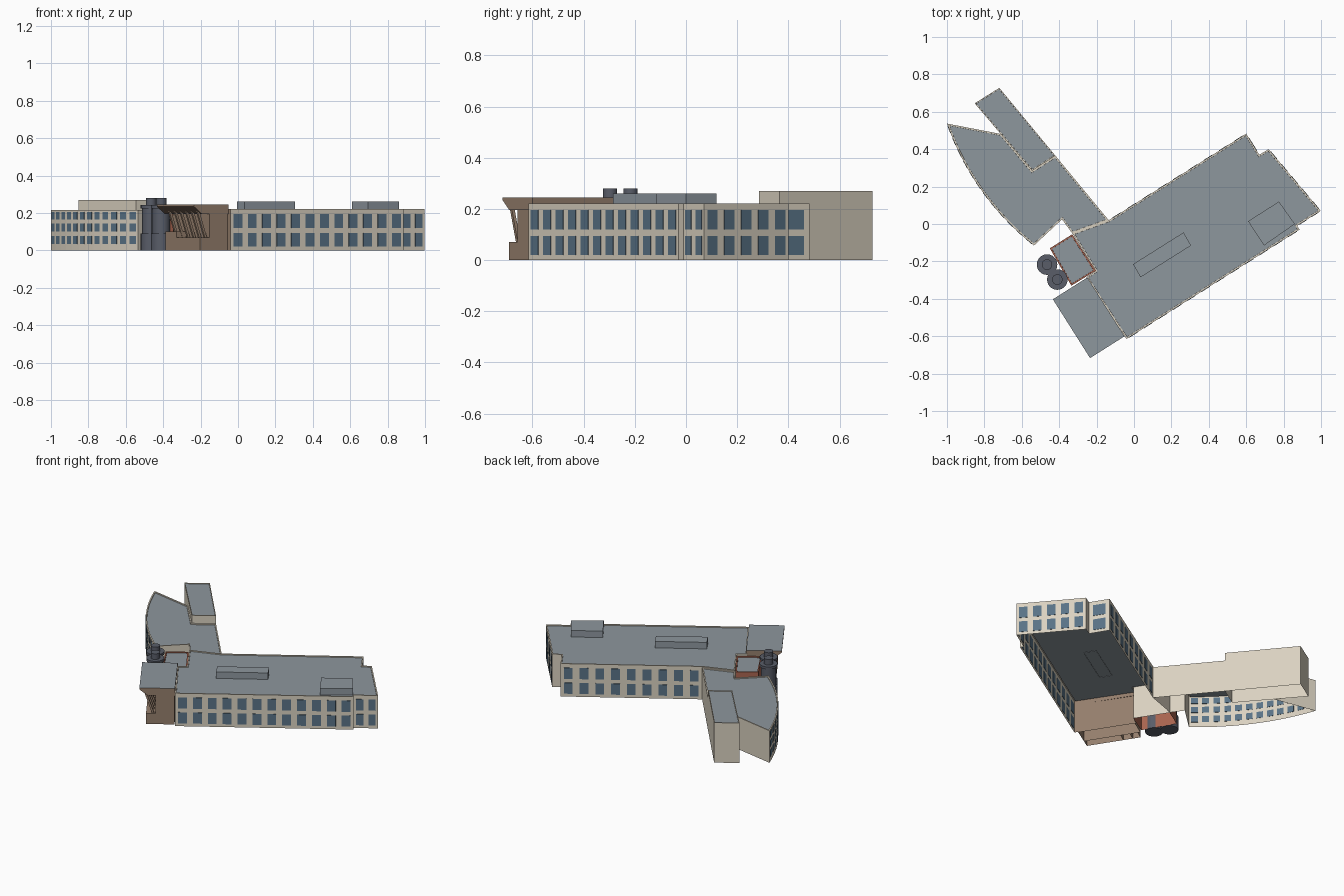
import bpy, bmesh, math
from mathutils import Vector, Matrix

if "Cube" in bpy.data.objects:
    bpy.data.objects.remove(bpy.data.objects["Cube"])


def mat(name, r, g, b):
    m = bpy.data.materials.new(name)
    m.diffuse_color = (r, g, b, 1)
    m.use_nodes = True
    m.node_tree.nodes["Principled BSDF"].inputs["Base Color"].default_value = m.diffuse_color
    return m


STONE = mat("stone", 0.70, 0.64, 0.53)
ROOF = mat("roof", 0.27, 0.31, 0.34)
GLASS = mat("glass", 0.10, 0.17, 0.24)
BROWN = mat("brown_cladding", 0.30, 0.21, 0.15)
BRICK = mat("red_brick", 0.40, 0.13, 0.08)
STEEL = mat("dark_steel", 0.10, 0.11, 0.14)
PLANT = mat("plant_grey", 0.27, 0.31, 0.35)

U = Vector((0.845, 0.5345, 0)).normalized()   # along the long facade
V = Vector((-U.y, U.x, 0))                    # across the block


def finish(bm, name, *mats):
    me = bpy.data.meshes.new(name)
    bm.to_mesh(me)
    bm.free()
    for m in mats:
        me.materials.append(m)
    ob = bpy.data.objects.new(name, me)
    bpy.context.collection.objects.link(ob)
    return ob


def block(name, pts, z0, z1, wall, roof=ROOF, rim=0.008, drop=0.006, skip=(), brown=()):
    """Walls and a roof sunk behind a thin parapet; open at the bottom."""
    bm = bmesh.new()
    lo = [bm.verts.new((x, y, z0)) for x, y in pts]
    hi = [bm.verts.new((x, y, z1)) for x, y in pts]
    n = len(pts)
    for i in range(n):
        if i not in skip:
            j = (i + 1) % n
            f = bm.faces.new((lo[i], lo[j], hi[j], hi[i]))
            f.material_index = 2 if i in brown else 0
    top = bm.faces.new(hi)
    bm.normal_update()
    if rim:
        bmesh.ops.inset_individual(bm, faces=[top], thickness=rim, use_even_offset=True)
        bmesh.ops.inset_individual(bm, faces=[top], thickness=0.0005, use_even_offset=True)
        for v in top.verts:
            v.co.z -= drop
    top.material_index = 1
    return finish(bm, name, wall, roof, BROWN)


def add_box(bm, center, size, xdir):
    x = xdir.normalized()
    y = Vector((0, 0, 1)).cross(x)
    rot = Matrix((x, y, Vector((0, 0, 1)))).transposed().to_4x4()
    bmesh.ops.create_cube(bm, size=1, matrix=Matrix.Translation(center) @ rot @ Matrix.Diagonal((*size, 1)))


def windows(name, walls, rows):
    """walls: (start, end, columns, glass fraction), outline anticlockwise."""
    bm = bmesh.new()
    for a, b, cols, frac in walls:
        a, b = Vector((*a, 0)), Vector((*b, 0))
        d = b - a
        for i in range(cols):
            p = a + d * ((i + 0.5) / cols)
            for z0, z1 in rows:
                add_box(bm, p + Vector((0, 0, (z0 + z1) / 2)),
                        (d.length / cols * frac, 0.004, z1 - z0), d)
    return finish(bm, name, GLASS)


# Main block
main = [(-0.04, -0.615), (0.885, -0.03), (0.872, -0.01), (0.998, 0.07), (0.72, 0.40),
        (0.67, 0.37), (0.60, 0.483), (-0.135, 0.02), (-0.33, -0.05), (-0.205, -0.25), (-0.255, -0.285)]
block("main_block", main, 0, 0.222, STONE, brown=(10,))
windows("main_windows",
        [(main[0], main[1], 12, 0.6), (main[2], main[3], 2, 0.6), (main[3], main[4], 5, 0.6),
         (main[5], main[6], 1, 0.6), (main[6], main[7], 9, 0.55)],
        [(0.02, 0.094), (0.12, 0.195)])

# Curved wing: shallow bowed front
a, b = Vector((-1.0, 0.537)), Vector((-0.535, -0.115))
out = Vector((-0.814, -0.581))
arc = []
for i in range(13):
    t = i / 12
    p = a.lerp(b, t) + out * 0.057 * (1 - (2 * t - 1) ** 2)
    arc.append((p.x, p.y))
wing = arc + [(-0.385, 0.025), (-0.33, -0.05), (-0.135, 0.02), (-0.42, 0.365), (-0.545, 0.285), (-0.71, 0.481)]
block("curved_wing", wing, 0, 0.216, STONE, skip=(14, 16, 17))
windows("wing_windows", [(arc[i], arc[i + 1], 1, 0.62) for i in range(12)],
        [(0.035, 0.078), (0.102, 0.143), (0.165, 0.205)])

# Tall box at the end of the wing
block("wing_tall_box", [(-0.545, 0.285), (-0.42, 0.365), (-0.72, 0.728), (-0.852, 0.645)],
      0, 0.27, STONE, rim=0.005, drop=0.004)

# Rooftop plant rooms
block("plant_room_long", [(0.035, -0.285), (0.305, -0.115), (0.265, -0.045), (-0.005, -0.215)],
      0.214, 0.26, PLANT, rim=0)
block("plant_room_square", [(0.695, -0.115), (0.86, 0.0), (0.775, 0.12), (0.61, 0.015)],
      0.214, 0.26, PLANT, rim=0)

# Red brick link behind the towers
block("brick_link", [(-0.335, -0.33), (-0.205, -0.25), (-0.33, -0.055), (-0.45, -0.13)],
      0, 0.21, BRICK)

# Entrance canopy, in a local frame: u inward, v along its outer edge
O = Vector((-0.235, -0.717, 0))


def loc(u, v, z):
    return O + U * u + V * v + Vector((0, 0, z))


def rect(u0, u1, v0, v1):
    return [loc(u, v, 0).xy[:] for u, v in ((u0, v0), (u1, v0), (u1, v1), (u0, v1))]


bm = bmesh.new()
profile = [(0, 0.245), (0, 0.234), (0.05, 0.195), (0.218, 0.195), (0.218, 0.245)]
rings = [[bm.verts.new(loc(u, v, z)) for u, z in profile] for v in (0, 0.372)]
bm.faces.new(rings[0])
bm.faces.new(rings[1][::-1])
for i in range(5):
    j = (i + 1) % 5
    bm.faces.new((rings[0][i], rings[1][i], rings[1][j], rings[0][j]))
bmesh.ops.recalc_face_normals(bm, faces=bm.faces)
bm.normal_update()
for f in bm.faces:
    f.material_index = 1 if f.normal.z > 0.9 else 0
finish(bm, "entrance_canopy", BROWN, ROOF)

block("entrance_wall", rect(0.10, 0.215, 0.005, 0.367), 0, 0.197, BROWN, BROWN, rim=0)
block("entrance_base", rect(0.04, 0.10, 0.005, 0.30), 0, 0.07, BROWN, BROWN, rim=0)
block("entrance_base_step", rect(0.04, 0.10, 0.24, 0.35), 0, 0.10, BROWN, BROWN, rim=0)

# Leaning canopy struts
bm = bmesh.new()
for i in range(6):
    v = 0.02 + i * 0.056
    top, bot = loc(0.035, v, 0.212), loc(0.085, v, 0.065)
    d = top - bot
    m = Matrix.Translation((top + bot) / 2) @ d.to_track_quat('Z', 'Y').to_matrix().to_4x4()
    bmesh.ops.create_cube(bm, size=1, matrix=m @ Matrix.Diagonal((0.013, 0.013, d.length, 1)))
finish(bm, "canopy_struts", BROWN)

# Twin round towers: stacked drums
drums = [(0.055, 0, 0.09), (0.047, 0.09, 0.225), (0.055, 0.225, 0.242), (0.028, 0.242, 0.28)]
centers = [Vector((-0.465, -0.217, 0)), Vector((-0.41, -0.297, 0))]
for k, c in enumerate(centers):
    bm = bmesh.new()
    for r, z0, z1 in drums:
        bmesh.ops.create_cone(bm, cap_ends=True, segments=24, radius1=r, radius2=r, depth=z1 - z0,
                              matrix=Matrix.Translation(c + Vector((0, 0, (z0 + z1) / 2))))
    ob = finish(bm, f"tower_{k + 1}", STEEL)
    bpy.context.view_layer.objects.active = ob
    ob.select_set(True)
    bpy.ops.object.shade_smooth_by_angle(angle=math.radians(35))
    ob.select_set(False)

# Link panel between the towers
bm = bmesh.new()
add_box(bm, (centers[0] + centers[1]) / 2 + Vector((0, 0, 0.11)), (0.08, 0.05, 0.22), centers[1] - centers[0])
finish(bm, "tower_link", STEEL)
